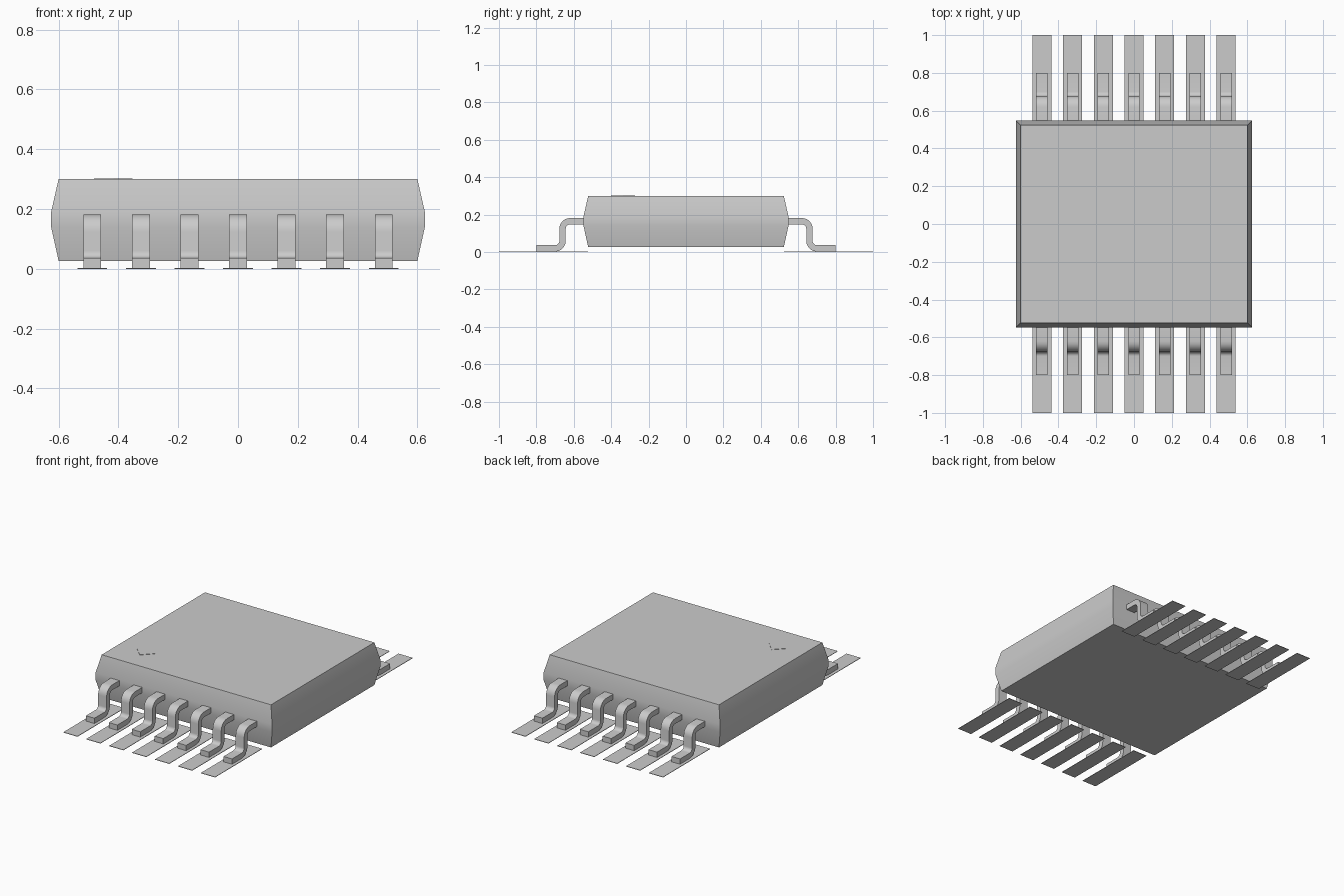
import bpy
import bmesh
import math

cube = bpy.data.objects.get("Cube")
if cube:
    bpy.data.objects.remove(cube, do_unlink=True)

# One plain grey for every part
GREY = (0.6, 0.6, 0.6, 1.0)
grey = bpy.data.materials.new("plain grey")
grey.use_nodes = True
grey.diffuse_color = GREY
grey.node_tree.nodes["Principled BSDF"].inputs["Base Color"].default_value = GREY


def finish(name, bm):
    bmesh.ops.recalc_face_normals(bm, faces=bm.faces)
    mesh = bpy.data.meshes.new(name)
    bm.to_mesh(mesh)
    bm.free()
    mesh.materials.append(grey)
    obj = bpy.data.objects.new(name, mesh)
    bpy.context.collection.objects.link(obj)
    bpy.ops.object.select_all(action="DESELECT")
    obj.select_set(True)
    bpy.context.view_layer.objects.active = obj
    bpy.ops.object.shade_smooth_by_angle(angle=math.radians(30))
    return obj


def extrude_profile(name, points, width, x, side):
    """Extrude a (y, z) outline along x; side = -1 puts it at the front."""
    bm = bmesh.new()
    face = bm.faces.new([bm.verts.new((x - width / 2, side * y, z)) for y, z in points])
    new = bmesh.ops.extrude_face_region(bm, geom=[face])["geom"]
    verts = [v for v in new if isinstance(v, bmesh.types.BMVert)]
    bmesh.ops.translate(bm, verts=verts, vec=(width, 0, 0))
    return finish(name, bm)


def lead_outline(thick=0.034, radius=0.04, steps=6):
    """Outline of a gull-wing lead: shoulder, two bends, foot."""
    upper, lower = [], []

    def add(y, z, ny, nz):
        upper.append((y + ny * thick / 2, z + nz * thick / 2))
        lower.append((y - ny * thick / 2, z - nz * thick / 2))

    add(0.53, 0.165, 0, 1)
    for i in range(steps + 1):
        a = math.pi / 2 * i / steps
        s, c = math.sin(a), math.cos(a)
        add(0.62 + radius * s, 0.125 + radius * c, s, c)
    for i in range(steps + 1):
        a = math.pi / 2 * i / steps
        s, c = math.sin(a), math.cos(a)
        add(0.70 - radius * c, 0.06 - radius * s, c, s)
    add(0.80, 0.02, 0, 1)
    return upper + lower[::-1]


# Body: rectangular rings, narrowest at top and bottom, bulging at the waist
bm = bmesh.new()
rings = []
for z, inset in ((0.027, 0.025), (0.14, 0), (0.19, 0), (0.3, 0.025)):
    hx, hy = 0.625 - inset, 0.548 - inset
    rings.append([bm.verts.new((sx * hx, sy * hy, z))
                  for sx, sy in ((-1, -1), (1, -1), (1, 1), (-1, 1))])
for low, high in zip(rings, rings[1:]):
    for i in range(4):
        j = (i + 1) % 4
        bm.faces.new((low[i], low[j], high[j], high[i]))
bm.faces.new(rings[0][::-1])
bm.faces.new(rings[-1])
finish("body", bm)

# Corner marker plate on the top
bm = bmesh.new()
bmesh.ops.create_cone(bm, cap_ends=True, segments=4, radius1=0.064, radius2=0.064, depth=0.004)
bmesh.ops.translate(bm, verts=bm.verts, vec=(-0.417, -0.336, 0.3))
finish("corner_marker", bm)

# Seven leads with flat pads along the front and the back
LEAD = lead_outline()
PAD = [(0.525, 0), (1.0, 0), (1.0, 0.003), (0.525, 0.003)]
for side, label in ((-1, "front"), (1, "back")):
    for i in range(7):
        x = (i - 3) * 0.1625
        extrude_profile(f"{label}_lead_{i + 1}", LEAD, 0.06, x, side)
        extrude_profile(f"{label}_pad_{i + 1}", PAD, 0.1, x, side)
